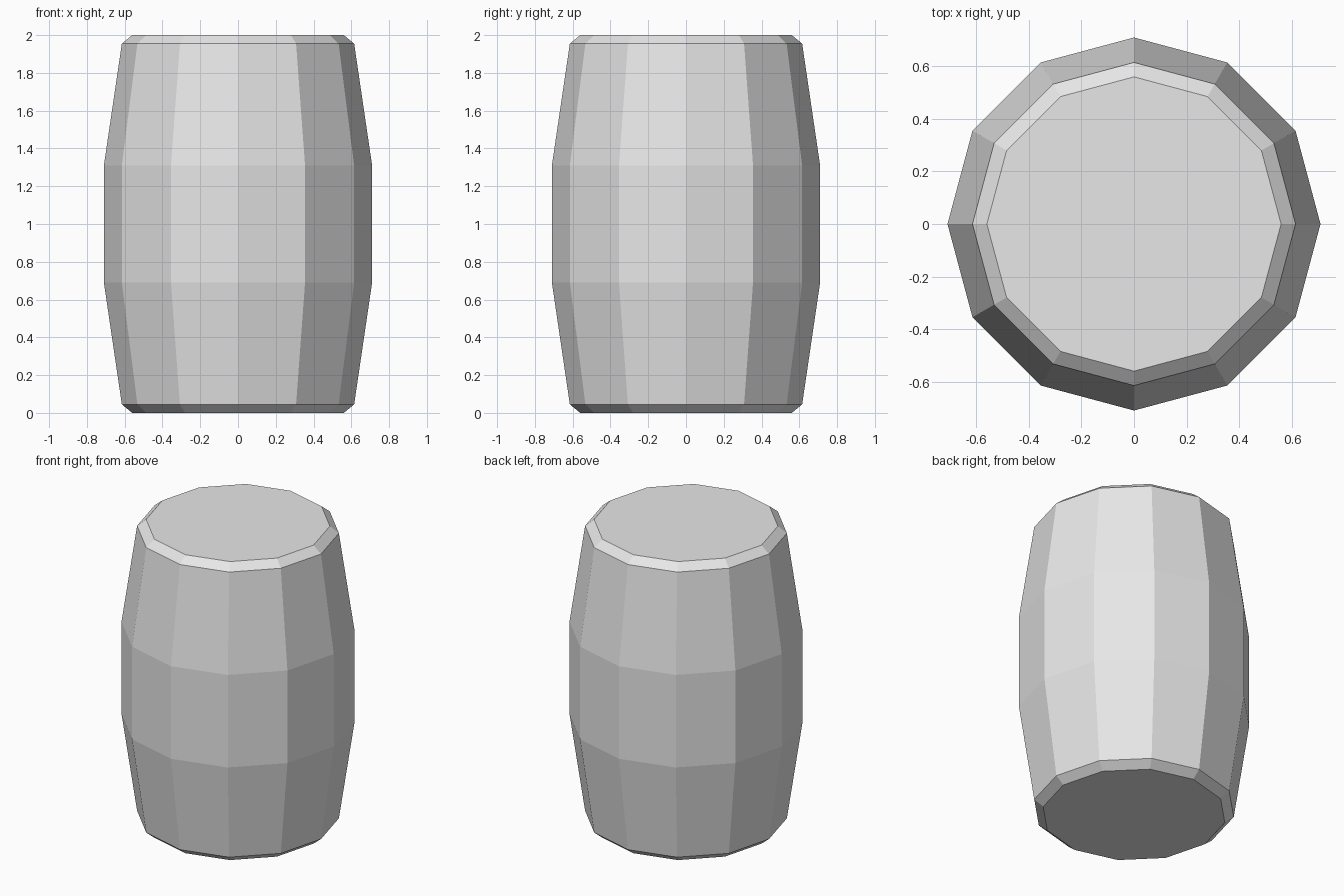
import bpy, bmesh, math

if "Cube" in bpy.data.objects:
    bpy.data.objects.remove(bpy.data.objects["Cube"])

SIDES = 12
# Radius and height of each ring, bottom to top
PROFILE = [(0.56, 0.0), (0.615, 0.045), (0.71, 0.69),
           (0.71, 1.31), (0.615, 1.955), (0.56, 2.0)]

grey = bpy.data.materials.new("light_grey")
grey.diffuse_color = (0.8, 0.8, 0.8, 1.0)
grey.use_nodes = True
grey.node_tree.nodes["Principled BSDF"].inputs["Base Color"].default_value = grey.diffuse_color

# Barrel body: stacked twelve-sided rings, bridged and capped
bm = bmesh.new()
rings = []
for radius, z in PROFILE:
    rings.append([bm.verts.new((radius * math.cos(math.tau * i / SIDES),
                                radius * math.sin(math.tau * i / SIDES), z))
                  for i in range(SIDES)])
for low, high in zip(rings, rings[1:]):
    for i in range(SIDES):
        j = (i + 1) % SIDES
        bm.faces.new((low[i], low[j], high[j], high[i]))

# Flat lids
bm.faces.new(rings[0][::-1])
bm.faces.new(rings[-1])

mesh = bpy.data.meshes.new("barrel")
bm.to_mesh(mesh)
bm.free()
mesh.materials.append(grey)
bpy.context.collection.objects.link(bpy.data.objects.new("barrel", mesh))
